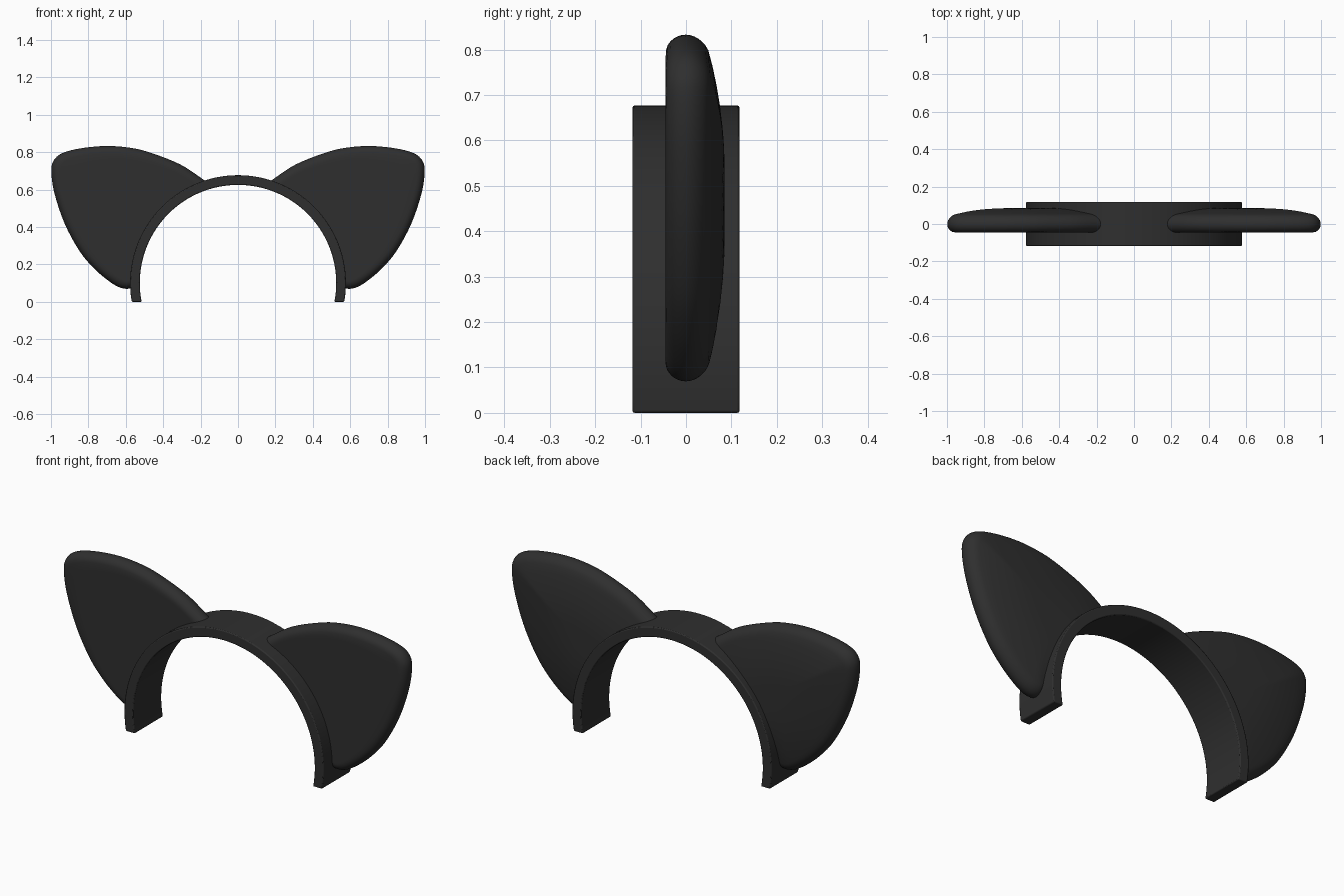
import bpy, bmesh, math
from mathutils import Vector
from mathutils.geometry import intersect_point_line

if "Cube" in bpy.data.objects:
    bpy.data.objects.remove(bpy.data.objects["Cube"])

black = bpy.data.materials.new("soft_black")
black.diffuse_color = (0.028, 0.028, 0.028, 1)
black.use_nodes = True
black.node_tree.nodes["Principled BSDF"].inputs["Base Color"].default_value = black.diffuse_color
CZ = 0.10                      # height of the headband arc centre
R_OUT, R_IN, HALF_W = 0.577, 0.525, 0.118


def finish(name, bm, angle):
    bmesh.ops.recalc_face_normals(bm, faces=bm.faces[:])
    mesh = bpy.data.meshes.new(name)
    bm.to_mesh(mesh)
    bm.free()
    mesh.materials.append(black)
    ob = bpy.data.objects.new(name, mesh)
    bpy.context.collection.objects.link(ob)
    bpy.ops.object.select_all(action='DESELECT')
    ob.select_set(True)
    bpy.context.view_layer.objects.active = ob
    bpy.ops.object.shade_smooth_by_angle(angle=math.radians(angle))
    return ob


def smooth_curve(pts, steps):
    """Catmull-Rom curve through the points."""
    p = [Vector(q) for q in pts]
    p = [2 * p[0] - p[1]] + p + [2 * p[-1] - p[-2]]
    out = []
    for i in range(1, len(p) - 2):
        a, b, c, d = p[i - 1:i + 3]
        for k in range(steps):
            t = k / steps
            out.append(0.5 * (2 * b + (c - a) * t + (2 * a - 5 * b + 4 * c - d) * t * t
                              + (3 * b - a - 3 * c + d) * t ** 3))
    return out + [p[-2]]


# Headband: rectangular section swept along an arc, feet cut flat on z = 0
bm = bmesh.new()
N = 72
rings = []
for i in range(N + 1):
    ring = []
    for r, y in ((R_OUT, -HALF_W), (R_OUT, HALF_W), (R_IN, HALF_W), (R_IN, -HALF_W)):
        low = -math.asin(CZ / r)
        a = low + (math.pi - 2 * low) * i / N
        ring.append(bm.verts.new((r * math.cos(a), y, CZ + r * math.sin(a))))
    rings.append(ring)
for a, b in zip(rings, rings[1:]):
    for k in range(4):
        bm.faces.new((a[k], a[(k + 1) % 4], b[(k + 1) % 4], b[k]))
bm.faces.new(rings[0])
bm.faces.new(rings[-1])
band = finish("headband", bm, 40)
bev = band.modifiers.new("soft_edges", 'BEVEL')
bev.width, bev.segments, bev.limit_method = 0.005, 2, 'ANGLE'
bev.angle_limit = math.radians(40)

# Ear outline from the top of the band, round the tip, down to the lower root
OUTLINE = [(0.155, 0.632), (0.19, 0.657), (0.31, 0.735), (0.47, 0.798), (0.58, 0.824),
           (0.71, 0.833), (0.85, 0.819), (0.945, 0.792), (0.988, 0.75), (0.998, 0.69),
           (0.98, 0.575), (0.925, 0.414), (0.845, 0.268), (0.765, 0.174), (0.685, 0.107),
           (0.63, 0.076), (0.585, 0.07), (0.55, 0.085)]
rim = smooth_curve(OUTLINE, 5)
lengths = [0]
for a, b in zip(rim, rim[1:]):
    lengths.append(lengths[-1] + (b - a).length)


def rim_distance(p):
    best = 9
    for a, b in zip(rim, rim[1:]):
        q, t = intersect_point_line(p, a, b)
        q = a.lerp(b, min(max(t, 0), 1))
        best = min(best, (p - q.to_2d()).length)
    return best


def ear(name, side):
    """Flat front, rounded rim, gently domed back; root hidden in the band."""
    bm = bmesh.new()
    a0 = math.atan2(rim[0].y - CZ, rim[0].x)
    a1 = math.atan2(rim[-1].y - CZ, rim[-1].x)
    near = (0, 0.002, 0.006, 0.012, 0.021, 0.033, 0.05)
    rows = []
    for p, s in zip(rim, lengths):
        a = a0 + (a1 - a0) * s / lengths[-1]
        root = Vector((0.55 * math.cos(a), CZ + 0.55 * math.sin(a)))
        span = (root - p).length
        start = min(0.05, span * 0.4)
        steps = [n * start / 0.05 for n in near]
        steps += [start + (span - start) * k / 9 for k in range(1, 10)]
        front, back = [], []
        for d in steps:
            q = p.lerp(root, d / span) if span > 1e-6 else p.copy()
            e = rim_distance(q) if d > 0 else 0
            roll = math.sqrt(max(0, 1 - (1 - min(e / 0.042, 1)) ** 2))
            dome = 1 - (1 - min(e / 0.30, 1)) ** 2
            front.append(bm.verts.new((side * q.x, -0.045 * roll, q.y)))
            back.append(bm.verts.new((side * q.x, 0.04 * roll + 0.045 * dome, q.y)))
        rows.append(front[::-1] + back[1:])
        bm.verts.remove(back[0])
    for a, b in zip(rows, rows[1:]):
        m = len(a)
        for k in range(m):
            bm.faces.new((a[k], a[(k + 1) % m], b[(k + 1) % m], b[k]))
    bmesh.ops.remove_doubles(bm, verts=bm.verts[:], dist=0.0003)
    return finish(name, bm, 60)


ear("right_ear", 1)
ear("left_ear", -1)
